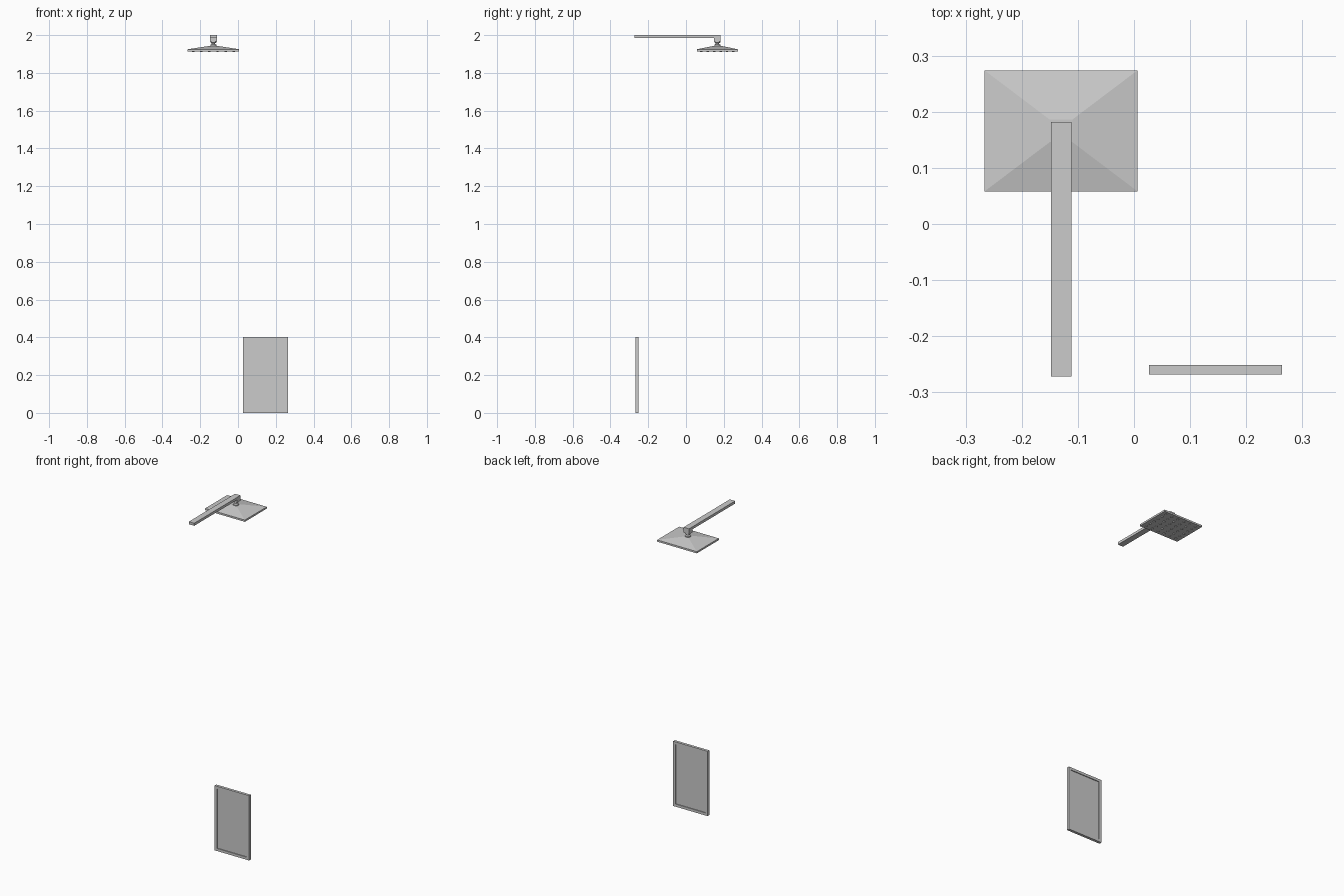
import bpy, bmesh, math

if "Cube" in bpy.data.objects:
    bpy.data.objects.remove(bpy.data.objects["Cube"])

CX, CY = -0.13, 0.166  # centre of the shower head


def finish(name, bm):
    bmesh.ops.recalc_face_normals(bm, faces=bm.faces[:])
    me = bpy.data.meshes.new(name)
    bm.to_mesh(me)
    bm.free()
    ob = bpy.data.objects.new(name, me)
    bpy.context.collection.objects.link(ob)
    return ob


def add_box(bm, lo, hi):
    r = bmesh.ops.create_cube(bm, size=1)
    for v in r["verts"]:
        v.co = [lo[i] if v.co[i] < 0 else hi[i] for i in range(3)]


def box(name, lo, hi):
    bm = bmesh.new()
    add_box(bm, lo, hi)
    return finish(name, bm)


def loft(name, rings):
    """Skin a stack of closed rings and cap both ends."""
    bm = bmesh.new()
    vs = [[bm.verts.new(p) for p in r] for r in rings]
    n = len(vs[0])
    for a, b in zip(vs, vs[1:]):
        for i in range(n):
            bm.faces.new((a[i], a[(i + 1) % n], b[(i + 1) % n], b[i]))
    bm.faces.new(vs[0])
    bm.faces.new(vs[-1])
    return finish(name, bm)


def rect(hx, hy, z):
    return [(CX + sx * hx, CY + sy * hy, z) for sx, sy in ((-1, -1), (1, -1), (1, 1), (-1, 1))]


def circle(r, z, n=24):
    return [(CX + r * math.cos(2 * math.pi * i / n), CY + r * math.sin(2 * math.pi * i / n), z)
            for i in range(n)]


# wall arm: flat bar with a square block turned down at its end
bm = bmesh.new()
outline = [(-0.272, 2.0), (0.182, 2.0), (0.182, 1.966), (0.147, 1.966), (0.147, 1.984), (-0.272, 1.984)]
f = bm.faces.new([bm.verts.new((-0.148, y, z)) for y, z in outline])
ext = bmesh.ops.extrude_face_region(bm, geom=[f])
bmesh.ops.translate(bm, vec=(0.037, 0, 0), verts=[v for v in ext["geom"] if isinstance(v, bmesh.types.BMVert)])
finish("shower_arm", bm)

# swivel joint
joint = loft("swivel_joint", [circle(r, z) for r, z in (
    (0.016, 1.967), (0.016, 1.961), (0.009, 1.957), (0.009, 1.953),
    (0.016, 1.949), (0.016, 1.938))])
bpy.context.view_layer.objects.active = joint
joint.select_set(True)
bpy.ops.object.shade_smooth_by_angle(angle=math.radians(30))

# rectangular head with a shallow pyramid on top
loft("shower_head", [rect(0.1365, 0.108, 1.914), rect(0.1365, 0.108, 1.925), rect(0.02, 0.02, 1.943)])

# nozzles under the head
bm = bmesh.new()
NX, NY = 6, 6
for i in range(NX):
    for j in range(NY):
        r = bmesh.ops.create_cone(bm, cap_ends=True, segments=12, radius1=0.006, radius2=0.008, depth=0.006)
        bmesh.ops.translate(bm, verts=r["verts"], vec=(
            CX + (i - (NX - 1) / 2) * 0.043, CY + (j - (NY - 1) / 2) * 0.034, 1.9135))
finish("nozzles", bm)

# framed panel with an inset sheet
X0, X1, Y0, Y1, H, W = 0.027, 0.264, -0.268, -0.251, 0.403, 0.016
bm = bmesh.new()
loops = []
for y in (Y0, Y1):
    for d in (0, W):
        loops.append([bm.verts.new(p) for p in (
            (X0 + d, y, d), (X1 - d, y, d), (X1 - d, y, H - d), (X0 + d, y, H - d))])
for a, b in ((0, 1), (1, 3), (3, 2), (2, 0)):
    for i in range(4):
        k = (i + 1) % 4
        bm.faces.new((loops[a][i], loops[a][k], loops[b][k], loops[b][i]))
finish("panel_frame", bm)
box("panel_sheet", (X0 + W, -0.263, W), (X1 - W, -0.256, H - W))
